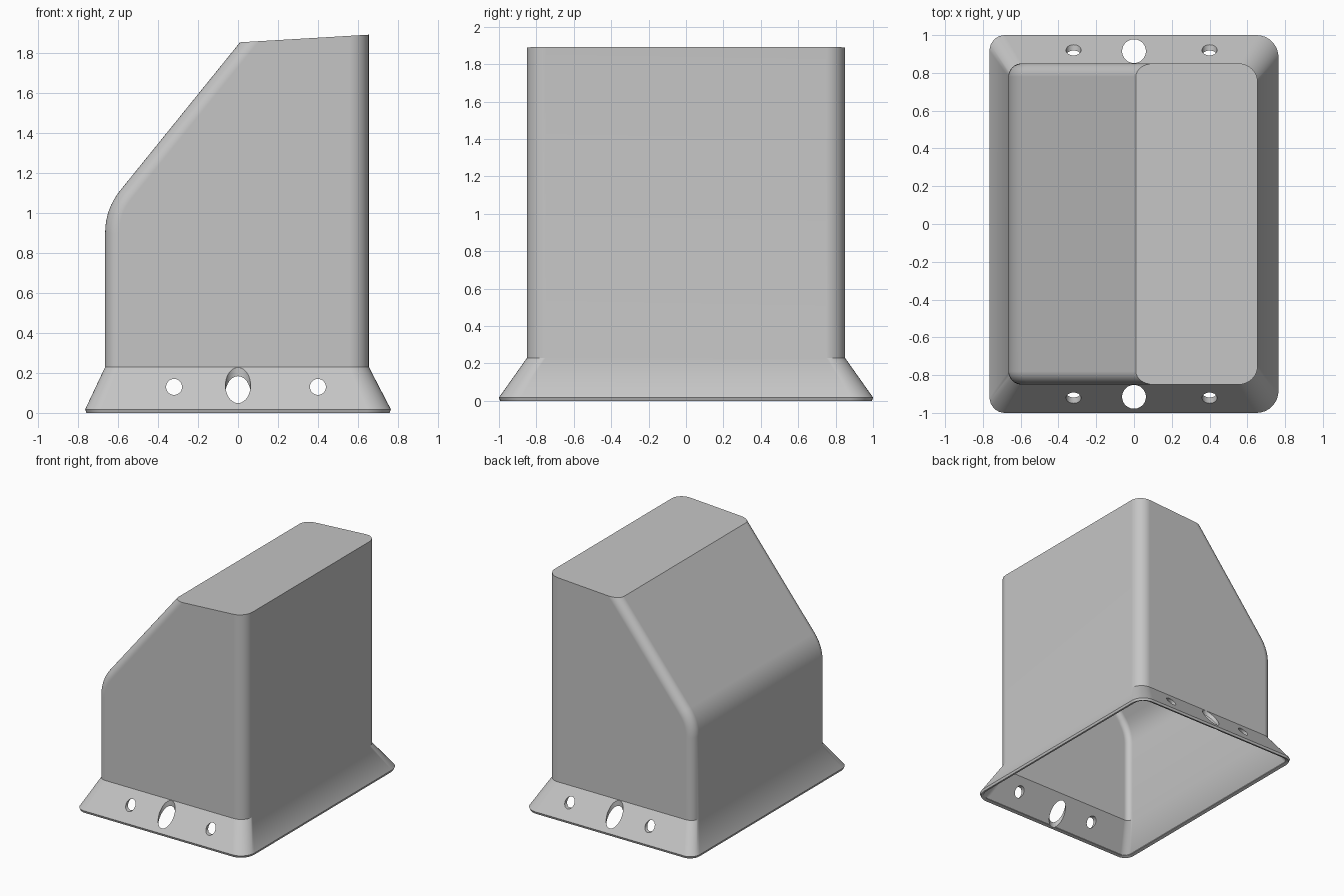
import bpy, bmesh
from math import radians
from mathutils import Matrix, Vector

cube = bpy.data.objects.get("Cube")
if cube:
    bpy.data.objects.remove(cube, do_unlink=True)

LEFT, RIGHT, HALF_Y, SKIRT_Z = -0.665, 0.655, 0.85, 0.23
WALL = 0.025

grey = bpy.data.materials.new("plain_grey")
grey.use_nodes = True
grey.diffuse_color = (0.56, 0.56, 0.56, 1)
grey.node_tree.nodes["Principled BSDF"].inputs["Base Color"].default_value = (0.56, 0.56, 0.56, 1)


def add_object(name, bm):
    mesh = bpy.data.meshes.new(name)
    bm.to_mesh(mesh)
    bm.free()
    mesh.materials.append(grey)
    obj = bpy.data.objects.new(name, mesh)
    bpy.context.collection.objects.link(obj)
    return obj


def rod(name, centre, radius, length, turn):
    bm = bmesh.new()
    place = Matrix.Translation(centre) @ Matrix.Rotation(turn, 4, "X")
    bmesh.ops.create_cone(bm, cap_ends=True, segments=40, radius1=radius,
                          radius2=radius, depth=length, matrix=place)
    obj = add_object(name, bm)
    obj.hide_render = True
    return obj


# Side profile with a rounded shoulder below the sloping face
start, corner, end = Vector((LEFT, 0.90)), Vector((LEFT, 1.02)), Vector((-0.59, 1.113))
steps = 8
shoulder = [start.lerp(corner, i / steps).lerp(corner.lerp(end, i / steps), i / steps)
            for i in range(steps + 1)]
profile = [(LEFT, SKIRT_Z), *shoulder, (0.01, 1.855), (RIGHT, 1.893), (RIGHT, SKIRT_Z)]

bm = bmesh.new()
cap = bm.faces.new([bm.verts.new((x, -HALF_Y, z)) for x, z in profile])
side = bmesh.ops.extrude_face_region(bm, geom=[cap])
bmesh.ops.translate(bm, vec=(0, 2 * HALF_Y, 0),
                    verts=[g for g in side["geom"] if isinstance(g, bmesh.types.BMVert)])
bmesh.ops.recalc_face_normals(bm, faces=bm.faces)


def rim_edges(test):
    # Edges lying in the front or back face
    return [e for e in bm.edges
            if abs(e.verts[0].co.y - e.verts[1].co.y) < 0.01
            and all(test(v.co) for v in e.verts)]


# Round the wall corners and the borders of the slope; the top stays sharp
for test, radius in ((lambda c: c.x > RIGHT - 0.001, 0.10),
                     (lambda c: c.x < 0.02 and c.z < 1.87, 0.07)):
    edges = [e for e in rim_edges(test)
             if max(v.co.z for v in e.verts) > SKIRT_Z + 0.01]
    bmesh.ops.bevel(bm, geom=edges, offset=radius, offset_type="OFFSET", segments=8,
                    profile=0.5, affect="EDGES", clamp_overlap=False)

# Open the bottom and flare the skirt out, ending in a thin lip
floor = [f for f in bm.faces if all(v.co.z < SKIRT_Z + 0.001 for v in f.verts)]
bmesh.ops.delete(bm, geom=floor, context="FACES")
for z, sx, sy, shift in ((0.018, 1.159, 1 / HALF_Y, 0.006), (0.0, 0.992, 0.994, 0)):
    rim = [e for e in bm.edges if e.is_boundary]
    grown = bmesh.ops.extrude_edge_only(bm, edges=rim)["geom"]
    for v in (g for g in grown if isinstance(g, bmesh.types.BMVert)):
        v.co = (v.co.x * sx + shift, v.co.y * sy, z)
bmesh.ops.recalc_face_normals(bm, faces=bm.faces)
cover = add_object("hollow_cover", bm)

# Wall thickness
shell = cover.modifiers.new("wall", "SOLIDIFY")
shell.thickness = WALL
shell.offset = -1
shell.use_even_offset = True

# Screw holes run front to back, large cable holes run straight down
cutters = [rod("screw_hole_cutter", (x, 0, 0.13), 0.04, 2.4, radians(90))
           for x in (-0.32, 0.40)]
cutters += [rod("cable_hole_cutter", (0, y, 0.15), 0.063, 0.5, 0)
            for y in (-0.915, 0.915)]
for cutter in cutters:
    cut = cover.modifiers.new("hole", "BOOLEAN")
    cut.operation = "DIFFERENCE"
    cut.solver = "EXACT"
    cut.object = cutter

bpy.ops.object.select_all(action="DESELECT")
cover.select_set(True)
bpy.context.view_layer.objects.active = cover
for name in [m.name for m in cover.modifiers]:
    bpy.ops.object.modifier_apply(modifier=name)
for cutter in cutters:
    bpy.data.objects.remove(cutter, do_unlink=True)

bpy.ops.object.shade_smooth_by_angle(angle=radians(30))
weights = cover.modifiers.new("flat_walls", "WEIGHTED_NORMAL")
weights.keep_sharp = True
